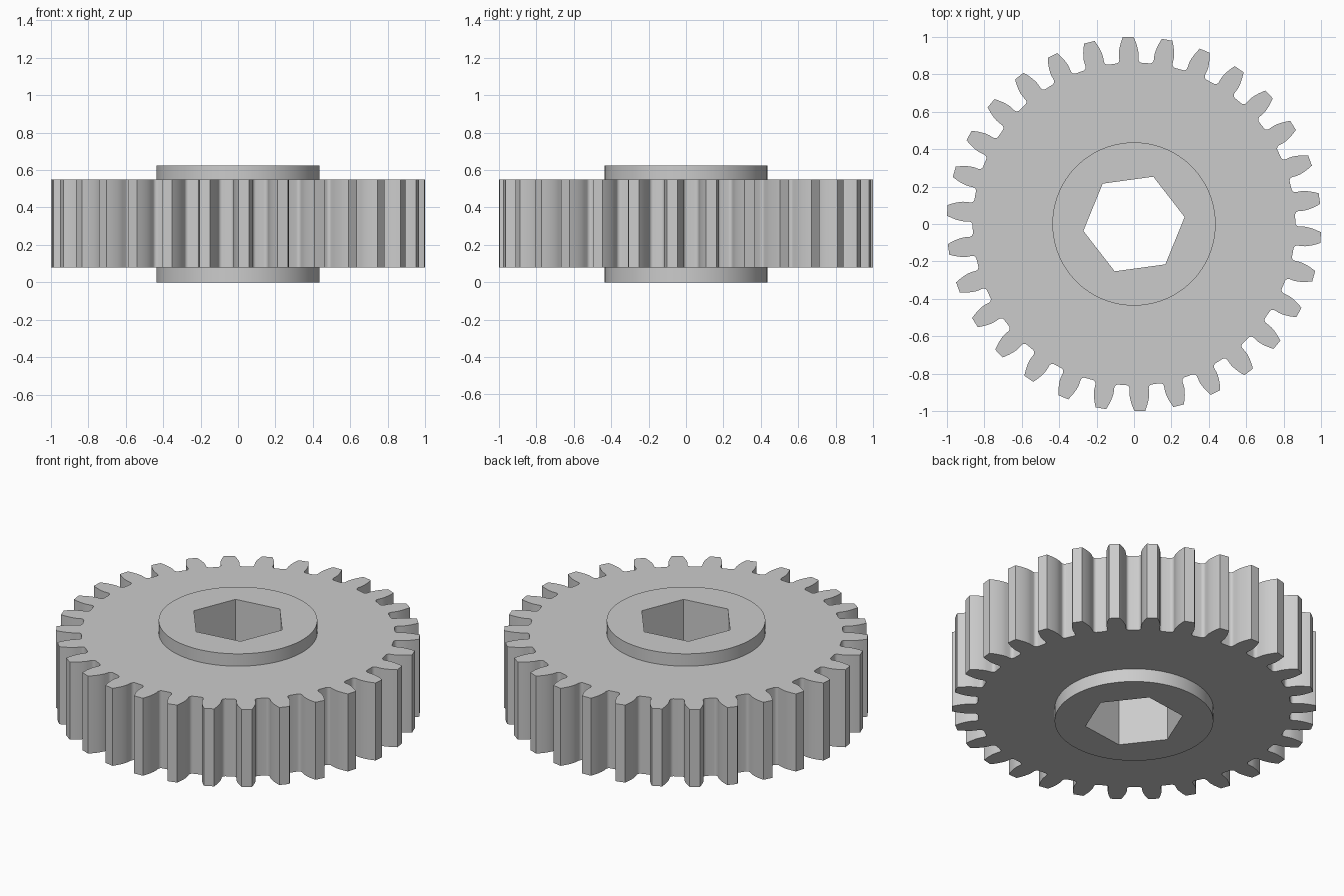
import bpy, bmesh
from math import sin, cos, tan, acos, asin, pi, radians, sqrt, atan2, hypot

if "Cube" in bpy.data.objects:
    bpy.data.objects.remove(bpy.data.objects["Cube"], do_unlink=True)

TEETH = 30
TIP, ROOT, PITCH = 1.0, 0.862, 0.9375
PRESSURE = radians(14.5)
BASE = PITCH * cos(PRESSURE)
FILLET = 0.02
PHASE = radians(7.8)
HUB_R, HEX_R = 0.436, 0.273
BOTTOM, RIM_LOW, RIM_HIGH, TOP = 0, 0.08, 0.55, 0.625


def involute(angle):
    return tan(angle) - angle


def half_tooth():
    """Polar points (radius, angle) from the tip down one flank to the root."""
    base_half = pi / (2 * TEETH) + involute(PRESSURE)
    points = []
    steps = 6
    for i in range(steps + 1):
        r = TIP + (BASE - TIP) * i / steps
        points.append((r, base_half - involute(acos(min(1, BASE / r)))))
    # rounded corner between the radial flank and the root
    rc = ROOT + FILLET
    d = asin(FILLET / rc)
    cx, cy = rc * cos(base_half + d), rc * sin(base_half + d)
    for i in range(steps + 1):
        t = base_half - pi / 2 + (d - pi / 2) * i / steps
        x, y = cx + FILLET * cos(t), cy + FILLET * sin(t)
        points.append((hypot(x, y), atan2(y, x)))
    return points


def gear_profile():
    half = half_tooth()
    tooth = [(r, -a) for r, a in reversed(half)] + half
    return [(r * cos(a + t), r * sin(a + t))
            for t in (PHASE + 2 * pi * i / TEETH for i in range(TEETH))
            for r, a in tooth]


def ring(radius, sides):
    return [(radius * cos(PHASE + 2 * pi * i / sides),
             radius * sin(PHASE + 2 * pi * i / sides)) for i in range(sides)]


def loop(bm, profile, z):
    verts = [bm.verts.new((x, y, z)) for x, y in profile]
    edges = [bm.edges.new((verts[i - 1], v)) for i, v in enumerate(verts)]
    return verts, edges


def wall(bm, profile, z0, z1):
    low, high = loop(bm, profile, z0)[0], loop(bm, profile, z1)[0]
    for i in range(len(low)):
        bm.faces.new((low[i - 1], low[i], high[i], high[i - 1]))


def cap(bm, outer, inner, z):
    edges = loop(bm, outer, z)[1] + loop(bm, inner, z)[1]
    bmesh.ops.triangle_fill(bm, edges=edges, use_beauty=True, normal=(0, 0, 1))


bm = bmesh.new()
teeth, hub, bore = gear_profile(), ring(HUB_R, 96), ring(HEX_R, 6)

# toothed rim
wall(bm, teeth, RIM_LOW, RIM_HIGH)
cap(bm, teeth, hub, RIM_LOW)
cap(bm, teeth, hub, RIM_HIGH)

# raised hub on both sides
wall(bm, hub, BOTTOM, RIM_LOW)
wall(bm, hub, RIM_HIGH, TOP)
cap(bm, hub, bore, BOTTOM)
cap(bm, hub, bore, TOP)

# hexagonal bore
wall(bm, bore, BOTTOM, TOP)

bmesh.ops.remove_doubles(bm, verts=bm.verts, dist=0.0001)
bmesh.ops.recalc_face_normals(bm, faces=bm.faces)
mesh = bpy.data.meshes.new("spur_gear")
bm.to_mesh(mesh)
bm.free()
gear = bpy.data.objects.new("spur_gear", mesh)
bpy.context.collection.objects.link(gear)

# plain grey metal
grey = bpy.data.materials.new("grey")
grey.use_nodes = True
colour = (0.6, 0.6, 0.6, 1)
grey.diffuse_color = colour
grey.node_tree.nodes["Principled BSDF"].inputs["Base Color"].default_value = colour
mesh.materials.append(grey)

bpy.ops.object.select_all(action="DESELECT")
gear.select_set(True)
bpy.context.view_layer.objects.active = gear
bpy.ops.object.shade_smooth_by_angle(angle=radians(30))
